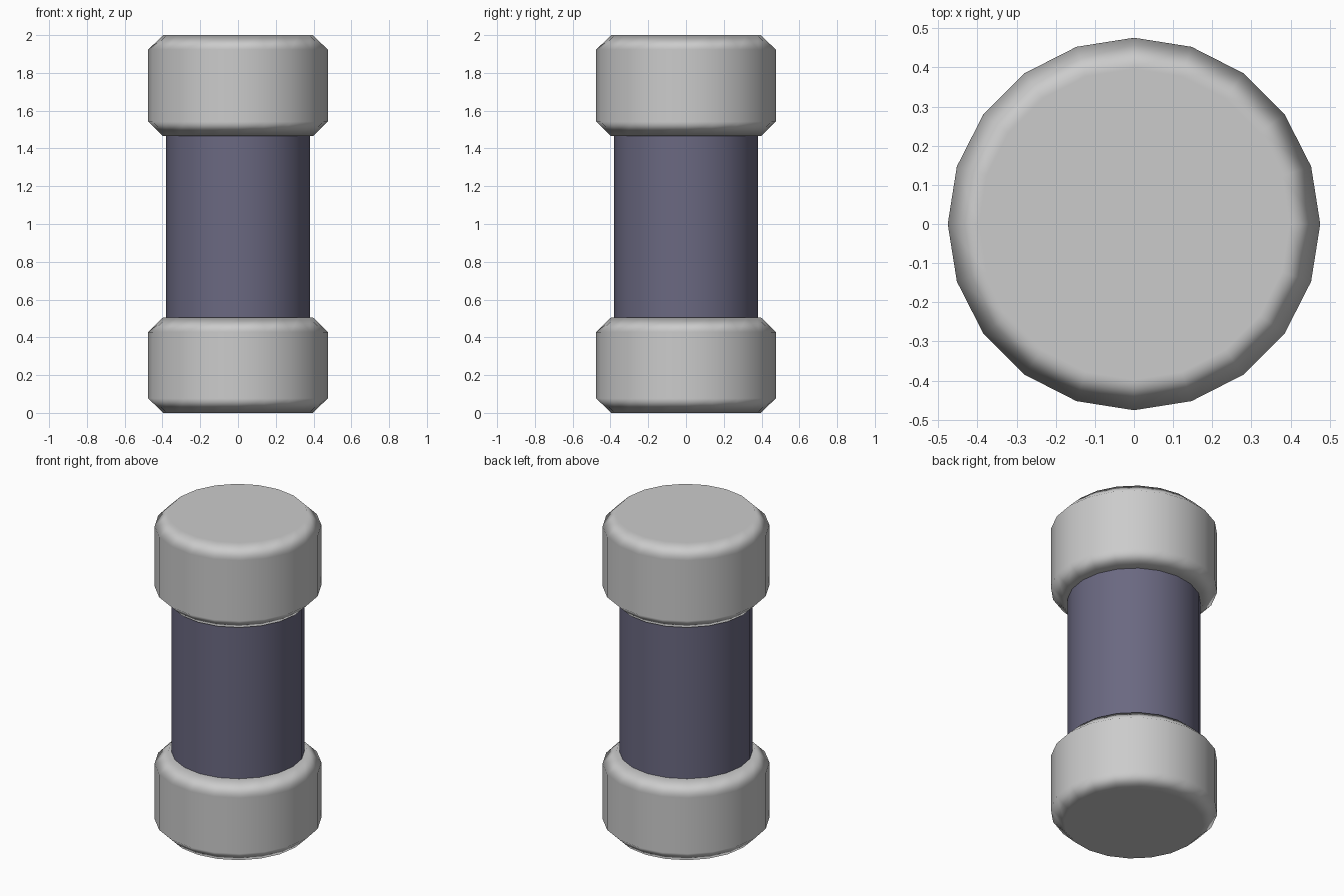
import bpy
import math

if "Cube" in bpy.data.objects:
    bpy.data.objects.remove(bpy.data.objects["Cube"])

SIDES = 20


def cylinder(name, radius, z0, z1):
    # Rotated so that vertices land on the x and y axes
    bpy.ops.mesh.primitive_cylinder_add(
        vertices=SIDES, radius=radius, depth=z1 - z0,
        location=(0, 0, (z0 + z1) / 2))
    obj = bpy.context.object
    obj.name = name
    bpy.ops.object.shade_smooth_by_angle(angle=math.radians(50))
    return obj


def end_cap(name, z0, z1):
    # Metal cap with chamfered rims and softened shading
    obj = cylinder(name, 0.476, z0, z1)
    bevel = obj.modifiers.new("rim_chamfer", 'BEVEL')
    bevel.width = 0.078
    bevel.segments = 1
    bevel.limit_method = 'ANGLE'
    bevel.angle_limit = math.radians(40)
    bevel.harden_normals = True
    return obj


# Two end caps
end_cap("bottom_cap", 0.0, 0.505)
end_cap("top_cap", 1.465, 2.0)

# Dark tube between the caps
tube = cylinder("tube", 0.381, 0.5, 1.47)
mat = bpy.data.materials.new("dark_slate")
mat.diffuse_color = (0.145, 0.14, 0.22, 1)
mat.use_nodes = True
mat.node_tree.nodes["Principled BSDF"].inputs["Base Color"].default_value = mat.diffuse_color
tube.data.materials.append(mat)
